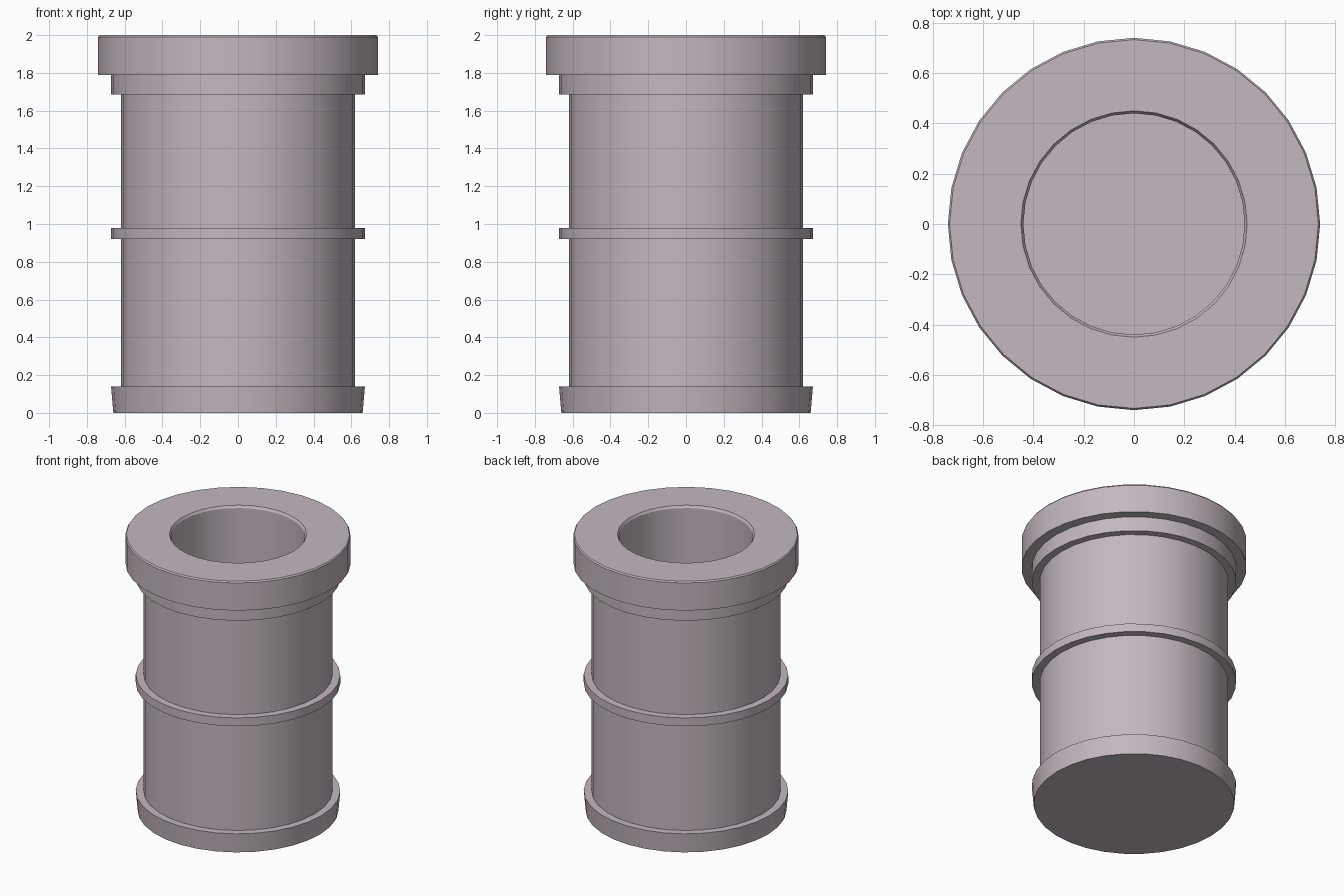
import bpy
import bmesh
import math

SIDES = 32

cube = bpy.data.objects.get("Cube")
if cube:
    bpy.data.objects.remove(cube, do_unlink=True)

# Single dusty mauve colour
mauve = bpy.data.materials.new("dusty_mauve")
mauve.use_nodes = True
colour = (0.55, 0.475, 0.525, 1.0)
mauve.diffuse_color = colour
mauve.node_tree.nodes["Principled BSDF"].inputs["Base Color"].default_value = colour


def lathe(name, profile):
    """Turn a (radius, z) profile around z; both ends are capped."""
    bm = bmesh.new()
    rings = []
    for r, z in profile:
        ring = []
        for i in range(SIDES):
            a = 2 * math.pi * i / SIDES
            ring.append(bm.verts.new((r * math.cos(a), r * math.sin(a), z)))
        rings.append(ring)
    for low, high in zip(rings, rings[1:]):
        for i in range(SIDES):
            j = (i + 1) % SIDES
            bm.faces.new((low[i], low[j], high[j], high[i]))
    bm.faces.new(rings[0])
    bm.faces.new(rings[-1])
    bmesh.ops.recalc_face_normals(bm, faces=bm.faces)
    mesh = bpy.data.meshes.new(name)
    bm.to_mesh(mesh)
    bm.free()
    mesh.materials.append(mauve)
    obj = bpy.data.objects.new(name, mesh)
    bpy.context.collection.objects.link(obj)
    bpy.ops.object.select_all(action="DESELECT")
    obj.select_set(True)
    bpy.context.view_layer.objects.active = obj
    bpy.ops.object.shade_smooth_by_angle(angle=math.radians(30))
    return obj


# Sections of the outer wall from the ground up
body = 0.62
foot = [(0.66, 0), (0.672, 0.14), (body, 0.14)]
middle_band = [(body, 0.92), (0.672, 0.92), (0.672, 0.98), (body, 0.98)]
collar = [(body, 1.685), (0.672, 1.685), (0.672, 1.79)]
rim = [(0.74, 1.79), (0.74, 1.99), (0.733, 2.0)]
# Bevelled mouth and the deep bore down to its floor
bore = [(0.45, 2.0), (0.44, 1.983), (0.44, 0.2)]

lathe("round_vessel", foot + middle_band + collar + rim + bore)
